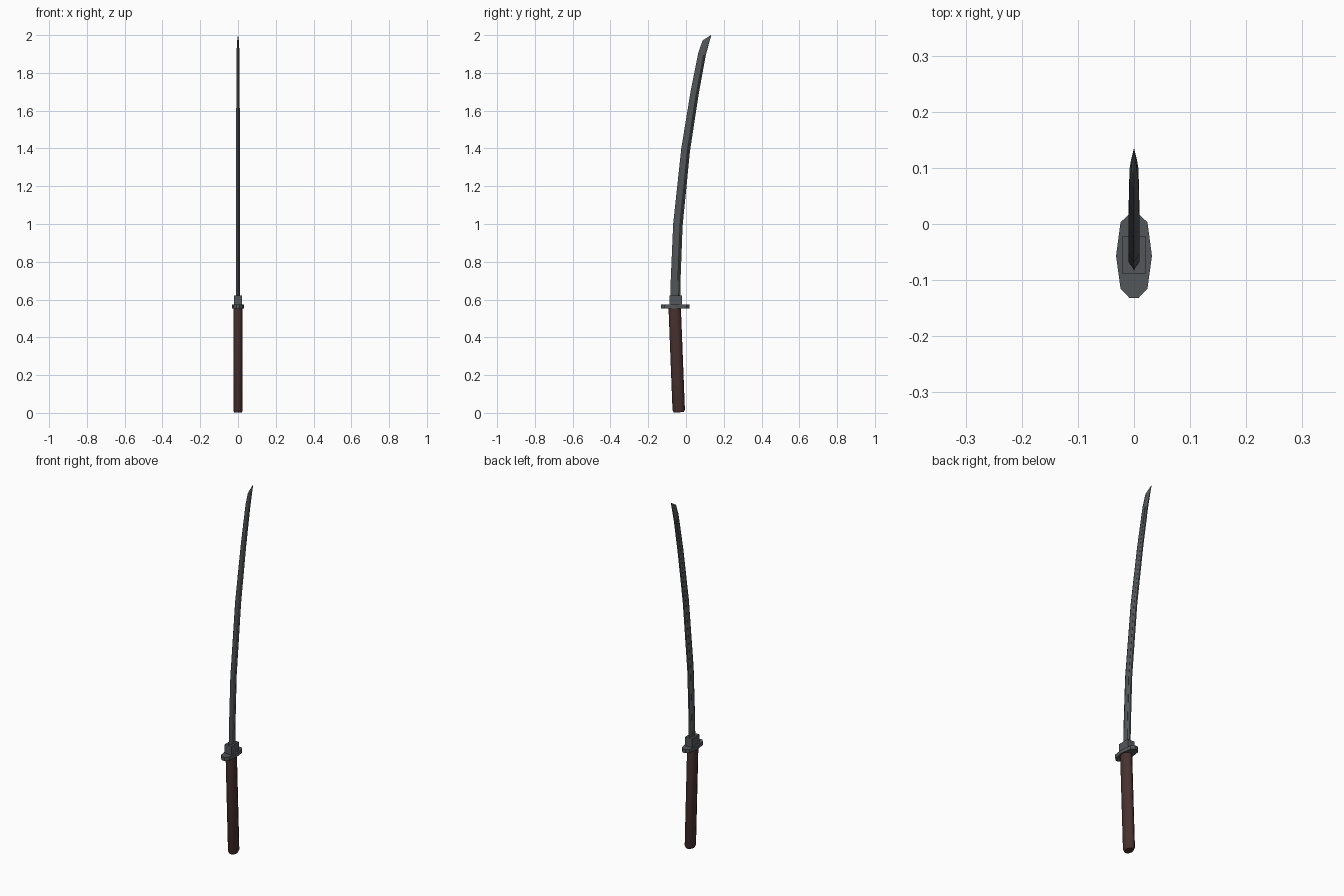
import bpy, bmesh, math

if "Cube" in bpy.data.objects:
    bpy.data.objects.remove(bpy.data.objects["Cube"])


def material(name, rgb):
    m = bpy.data.materials.new(name)
    m.diffuse_color = (*rgb, 1)
    m.use_nodes = True
    m.node_tree.nodes["Principled BSDF"].inputs["Base Color"].default_value = m.diffuse_color
    return m


STEEL = material("dark steel", (0.085, 0.095, 0.1))
WOOD = material("dark red brown", (0.065, 0.032, 0.03))


def loft(name, rings, mat):
    """Skin a list of equal-length closed rings and cap both ends."""
    bm = bmesh.new()
    loops = [[bm.verts.new(p) for p in r] for r in rings]
    n = len(loops[0])
    for a, b in zip(loops, loops[1:]):
        for i in range(n):
            j = (i + 1) % n
            bm.faces.new((a[i], a[j], b[j], b[i]))
    bm.faces.new(loops[0][::-1])
    bm.faces.new(loops[-1])
    bmesh.ops.remove_doubles(bm, verts=bm.verts, dist=1e-5)
    bmesh.ops.recalc_face_normals(bm, faces=bm.faces)
    me = bpy.data.meshes.new(name)
    bm.to_mesh(me)
    bm.free()
    me.materials.append(mat)
    ob = bpy.data.objects.new(name, me)
    bpy.context.collection.objects.link(ob)
    return ob


# Blade: stations of (edge y, edge z, spine y, spine z, half thickness, groove depth)
stations = [
    (-0.083, 0.58, -0.031, 0.58, 0.010, 0),
    (-0.081, 0.70, -0.029, 0.70, 0.010, 0.003),
    (-0.068, 1.00, -0.018, 0.99, 0.010, 0.003),
    (-0.025, 1.40, 0.021, 1.385, 0.010, 0.003),
    (0.024, 1.70, 0.066, 1.68, 0.009, 0.003),
    (0.066, 1.91, 0.104, 1.89, 0.008, 0),
    (0.088, 1.972, 0.121, 1.955, 0.005, 0),
    (0.132, 2.00, 0.134, 1.998, 0.0005, 0),
]


def blade_ring(ey, ez, sy, sz, t, g):
    half = [(0.3, t), (0.62, t), (0.73, t - g), (0.84, t), (1, 0.4 * t)]
    pts = [(0, 0)] + half + [(u, -x) for u, x in reversed(half)]
    return [(x, ey + (sy - ey) * u, ez + (sz - ez) * u) for u, x in pts]


loft("blade", [blade_ring(*s) for s in stations], STEEL)

# Guard: elongated faceted plate
side = [(0.008, 0.018), (0.024, 0.003), (0.032, -0.057), (0.024, -0.115), (0.008, -0.132)]
outline = side + [(-x, y) for x, y in reversed(side)]
loft("guard", [[(x, y, z) for x, y in outline] for z in (0.553, 0.573)], STEEL)

# Collar block at the blade root
corners = [(-0.021, -0.088), (0.021, -0.088), (0.021, -0.022), (-0.021, -0.022)]
loft("blade_collar", [[(x, y, z) for x, y in corners] for z in (0.57, 0.622)], STEEL)


# Handle: oval grip leaning slightly, with a bevelled butt
def grip_ring(z, scale, slope):
    cy = -0.038 - 0.022 * z / 0.56
    return [(0.026 * scale * math.cos(a), cy + 0.034 * scale * math.sin(a),
             z + slope * 0.034 * scale * math.sin(a))
            for a in (math.tau * (i + 0.5) / 12 for i in range(12))]


grip = loft("handle", [grip_ring(0.003, 0.8, 0.04), grip_ring(0.015, 1, 0.04),
                       grip_ring(0.556, 1, 0)], WOOD)
bpy.context.view_layer.objects.active = grip
grip.select_set(True)
bpy.ops.object.shade_smooth_by_angle(angle=math.radians(40))
